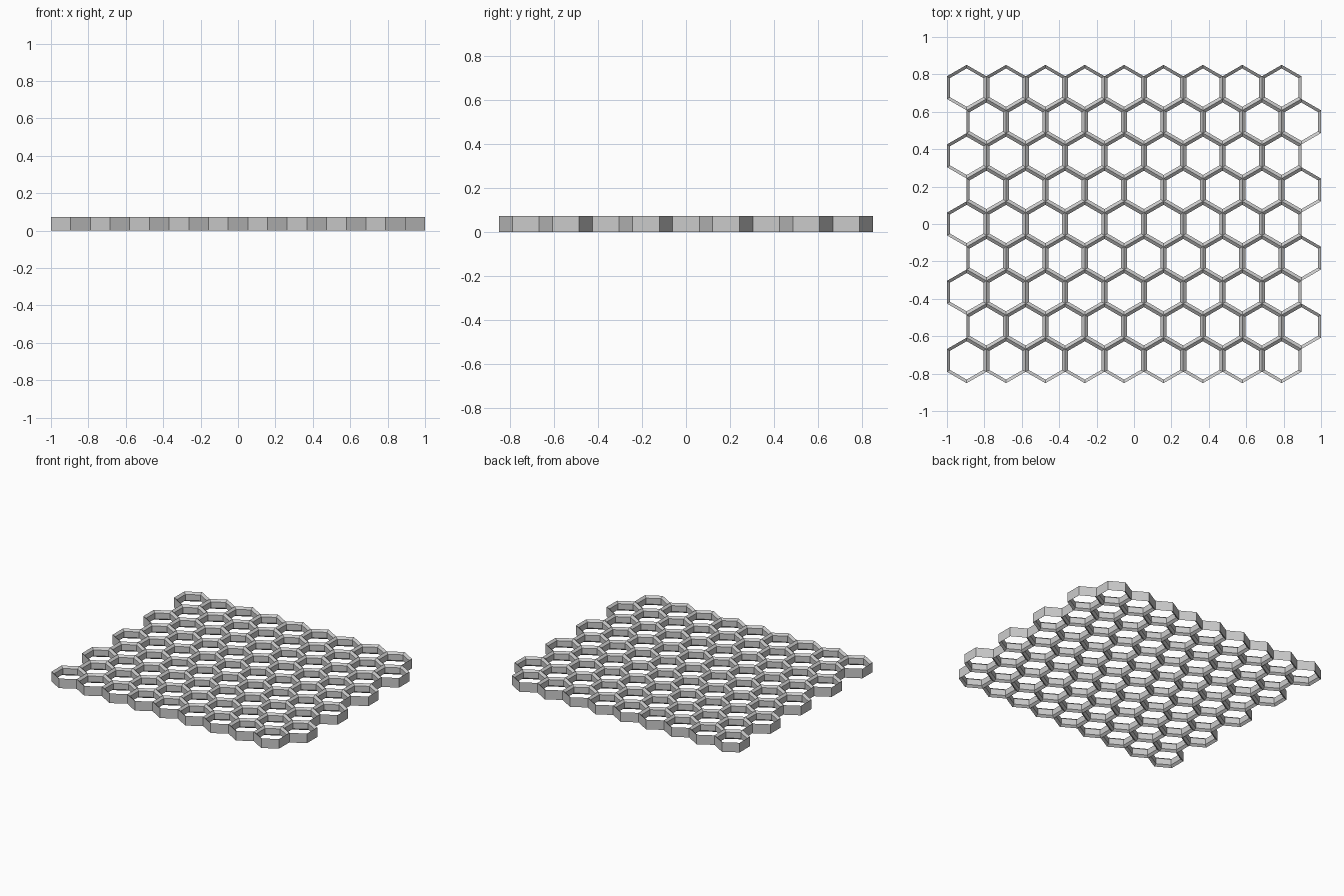
import bpy, bmesh, math

if "Cube" in bpy.data.objects:
    bpy.data.objects.remove(bpy.data.objects["Cube"])

COLS, ROWS = 9, 9
PITCH = 2 / (COLS + 0.5)             # cell width across flats
R_OUT = PITCH / math.sqrt(3)         # outer corner radius
R_IN = R_OUT - 0.019                 # inner corner radius
ROW_STEP = 1.5 * R_OUT
HEIGHT, BEVEL = 0.072, 0.014

grey = bpy.data.materials.new("light grey")
grey.diffuse_color = (0.6, 0.6, 0.6, 1)
grey.use_nodes = True
grey.node_tree.nodes["Principled BSDF"].inputs["Base Color"].default_value = grey.diffuse_color

# Wall cross-section: upright outside, bevelled rims on the inside
PROFILE = [(R_OUT, 0), (R_OUT, HEIGHT), (R_IN, HEIGHT - BEVEL), (R_IN, BEVEL)]


def add_cell(bm, cx, cy):
    """One open six-sided ring swept from the wall cross-section."""
    loops = []
    for i in range(6):
        a = math.radians(30 + 60 * i)
        loops.append([bm.verts.new((cx + r * math.cos(a), cy + r * math.sin(a), z))
                      for r, z in PROFILE])
    n = len(PROFILE)
    for i in range(6):
        p, q = loops[i], loops[(i + 1) % 6]
        for k in range(n):
            m = (k + 1) % n
            bm.faces.new((p[k], q[k], q[m], p[m]))


# Staggered rows of cells
bm = bmesh.new()
for row in range(ROWS):
    y = (row - (ROWS - 1) / 2) * ROW_STEP
    shift = PITCH / 2 if row % 2 else 0
    for col in range(COLS):
        add_cell(bm, -1 + PITCH / 2 + col * PITCH + shift, y)
bmesh.ops.recalc_face_normals(bm, faces=bm.faces[:])

mesh = bpy.data.meshes.new("honeycomb_grid")
bm.to_mesh(mesh)
bm.free()
mesh.materials.append(grey)
bpy.context.collection.objects.link(bpy.data.objects.new("honeycomb_grid", mesh))
